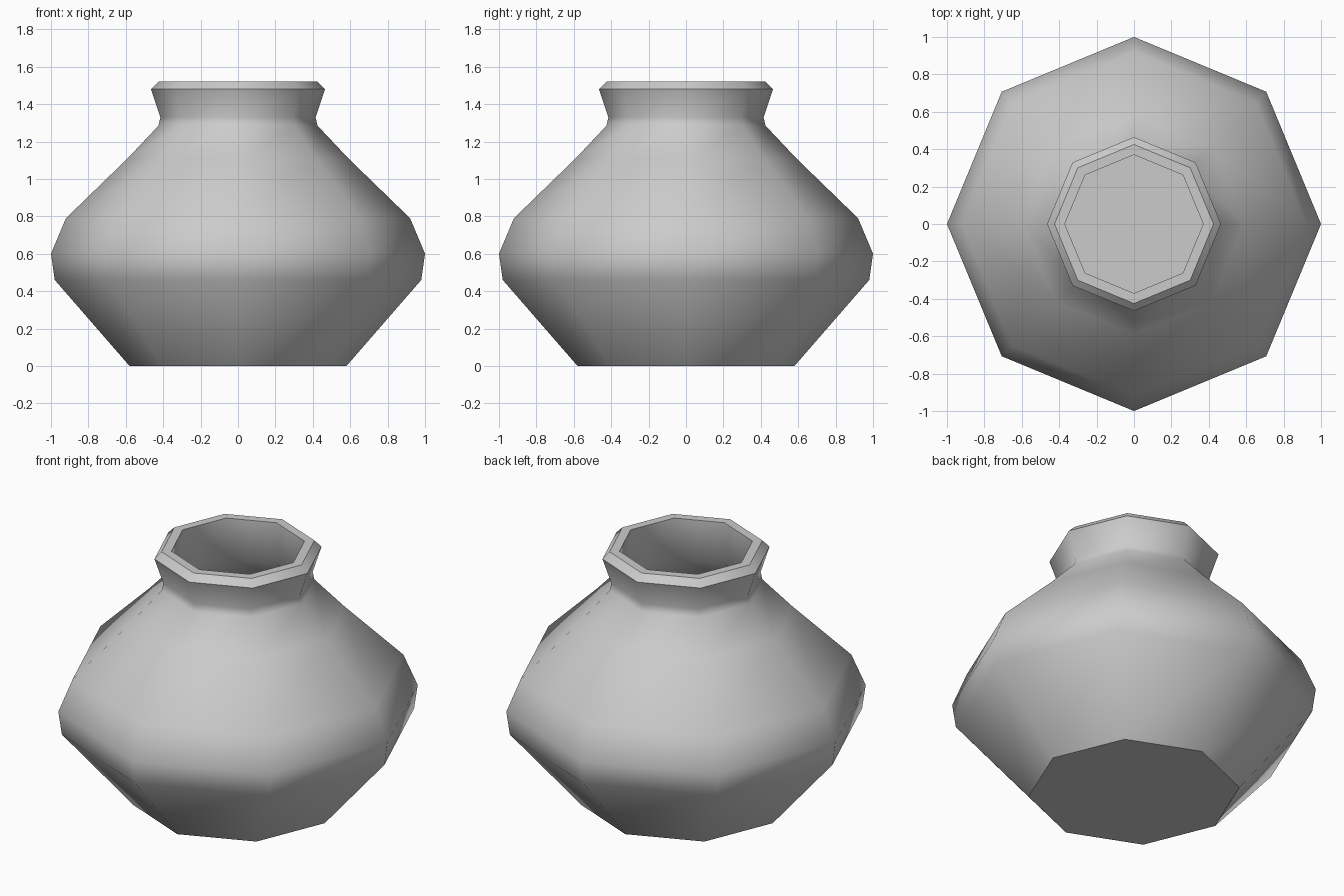
import bpy, bmesh
from math import cos, sin, pi, radians

if "Cube" in bpy.data.objects:
    bpy.data.objects.remove(bpy.data.objects["Cube"])

SIDES = 8
# outer wall from the foot up to the rim, then the inner wall down to the floor (radius, height)
profile = [(0.58, 0), (0.98, 0.46), (1.0, 0.60), (0.92, 0.79), (0.59, 1.11),
           (0.425, 1.285), (0.415, 1.33), (0.465, 1.48), (0.425, 1.52),
           (0.37, 1.52), (0.37, 1.27), (0.55, 1.08), (0.86, 0.77),
           (0.94, 0.60), (0.92, 0.47), (0.56, 0.05)]


def lathe(name, points, sides):
    bm = bmesh.new()
    rings = [[bm.verts.new((r * cos(2 * pi * i / sides), r * sin(2 * pi * i / sides), z))
              for i in range(sides)] for r, z in points]
    for a, b in zip(rings, rings[1:]):
        for i in range(sides):
            j = (i + 1) % sides
            bm.faces.new((a[i], a[j], b[j], b[i]))
    # underside and inside floor
    bm.faces.new(rings[0][::-1])
    bm.faces.new(rings[-1])
    bmesh.ops.recalc_face_normals(bm, faces=bm.faces)
    mesh = bpy.data.meshes.new(name)
    bm.to_mesh(mesh)
    bm.free()
    obj = bpy.data.objects.new(name, mesh)
    bpy.context.collection.objects.link(obj)
    return obj


# hollow eight-sided pot
pot = lathe("pot", profile, SIDES)
bpy.context.view_layer.objects.active = pot
pot.select_set(True)
bpy.ops.object.shade_smooth_by_angle(angle=radians(46))
